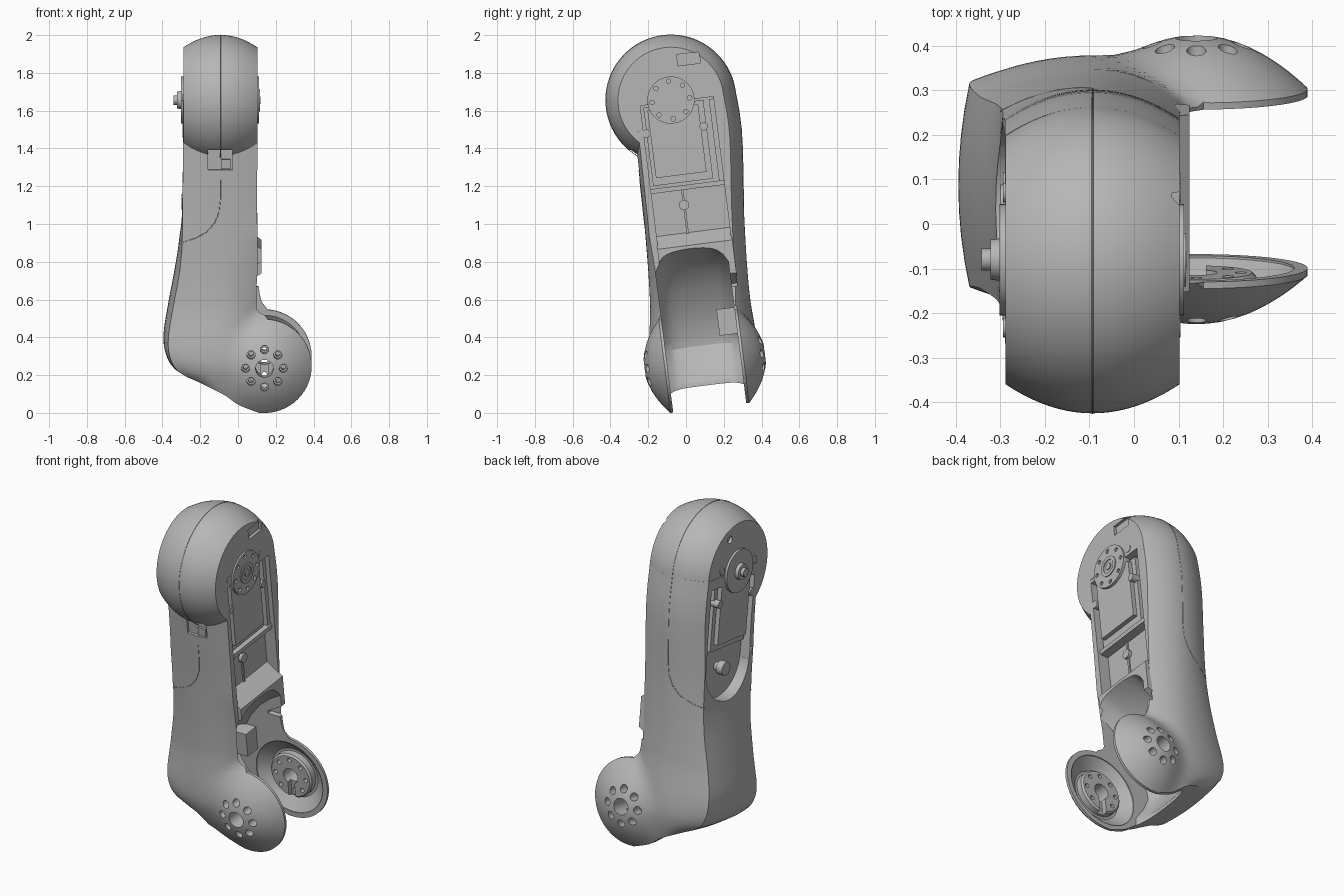
import bpy, bmesh, math
from mathutils import Matrix, Vector

if "Cube" in bpy.data.objects:
    bpy.data.objects.remove(bpy.data.objects["Cube"], do_unlink=True)

TILT = Matrix.Translation((0, -0.08, 1.656)) @ Matrix.Rotation(math.radians(7.2), 4, 'X')
FORK_X, FORK_Z, FORK_R = 0.14, -1.393, 0.25
MID = -0.093

GREY = bpy.data.materials.new("shell grey")
GREY.use_nodes = True
GREY.diffuse_color = (.47, .47, .47, 1)
GREY.node_tree.nodes["Principled BSDF"].inputs["Base Color"].default_value = GREY.diffuse_color


def loft(name, rings):
    """Closed solid through rings of equal point count."""
    bm = bmesh.new()
    rows = [[bm.verts.new(p) for p in r] for r in rings]
    n = len(rows[0])
    for a, b in zip(rows, rows[1:]):
        for i in range(n):
            bm.faces.new((a[i], a[(i + 1) % n], b[(i + 1) % n], b[i]))
    bm.faces.new(rows[0])
    bm.faces.new(rows[-1])
    bmesh.ops.recalc_face_normals(bm, faces=bm.faces[:])
    me = bpy.data.meshes.new(name)
    bm.to_mesh(me)
    bm.free()
    me.materials.append(GREY)
    ob = bpy.data.objects.new(name, me)
    bpy.context.collection.objects.link(ob)
    return ob


def lathe(name, profile, axis, centre, n=32):
    """Turn (position, radius) pairs about the x or y axis."""
    rings = []
    for p, r in profile:
        ring = []
        for i in range(n):
            a = math.tau * i / n
            c, s = r * math.cos(a), r * math.sin(a)
            off = (p, c, s) if axis == 'X' else (c, p, s)
            ring.append(Vector(centre) + Vector(off))
        rings.append(ring)
    return loft(name, rings)


def rod(name, axis, centre, r, a, b, n=24):
    return lathe(name, [(a, r), (b, r)], axis, centre, n)


def box(name, x, y, z):
    return loft(name, [[(x[0], v, z[0]), (x[1], v, z[0]), (x[1], v, z[1]), (x[0], v, z[1])] for v in y])


def combine(target, tools, op):
    for t in tools:
        m = target.modifiers.new(op, 'BOOLEAN')
        m.operation, m.solver, m.object = op, 'EXACT', t
        t.hide_render = True
    dg = bpy.context.evaluated_depsgraph_get()
    me = bpy.data.meshes.new_from_object(target.evaluated_get(dg))
    target.modifiers.clear()
    target.data = me
    for t in tools:
        bpy.data.objects.remove(t, do_unlink=True)


def curve(points):
    """Smooth interpolation through (z, value) pairs listed downward."""
    def f(z):
        z = max(min(z, points[0][0]), points[-1][0])
        i = next(k for k in range(len(points) - 1) if z >= points[k + 1][0])
        def slope(k):
            a, b = points[max(k - 1, 0)], points[min(k + 1, len(points) - 1)]
            return (b[1] - a[1]) / (b[0] - a[0])
        (z0, v0), (z1, v1) = points[i], points[i + 1]
        d = z1 - z0
        t = (z - z0) / d
        return ((2*t**3 - 3*t*t + 1) * v0 + (t**3 - 2*t*t + t) * d * slope(i)
                + (3*t*t - 2*t**3) * v1 + (t**3 - t*t) * d * slope(i + 1))
    return f


# Limb shell outline
left = curve([(0, -.29), (-.4, -.292), (-.73, -.31), (-.9, -.335), (-1.1, -.372), (-1.25, -.394),
              (-1.35, -.383), (-1.43, -.33), (-1.49, -.2), (-1.54, -.09), (-1.6, 0), (-1.642, .11)])
back = curve([(0, .345), (-.13, .352), (-.26, .348), (-.66, .308), (-1.06, .285), (-1.36, .29),
              (-1.5, .255), (-1.642, .2)])
front = curve([(0, .21), (-.4, .217), (-.7, .224), (-1.06, .245), (-1.36, .285), (-1.5, .255), (-1.642, .2)])
edge = curve([(0, .102), (-.95, .104), (-1.06, .115), (-1.11, .13), (-1.14, .155), (-1.2, .16), (-1.25, 0)])


def right(z):
    d = FORK_R ** 2 - (z - FORK_Z) ** 2
    return max(edge(z), FORK_X + math.sqrt(d) if d > 0 else -1)


def depth(x, z, side):
    half = max(MID - left(z), .1) if x < MID else .195
    drop = .065 if side > 0 else .02 + .045 * min(1, max(0, -z - .7) / .5)
    b = (back if side > 0 else front)(z) - drop * ((x - MID) / half) ** 2
    top = .33 if side > 0 else .32
    d = top - (top - .21) * ((x - FORK_X) ** 2 + (z - FORK_Z) ** 2) / FORK_R ** 2
    k = max(.05 - abs(b - d), 0) / .05
    return max(b, d, .12) + k * k * .0125


rows = [-1.05 * i / 24 for i in range(24)] + [-1.05 - .09 * i / 6 for i in range(6)]
rows += [FORK_Z + .2495 * math.cos(math.pi * i / 28) for i in range(29)]
rings, N = [], 32
for z in rows:
    bulge = .025 * min(1, max(0, -z - .5) / .4) * min(1, (z + 1.642) / .2)
    x0, x1 = left(z) + bulge, right(z)
    xs = [x0 + (x1 - x0) * (1 - math.cos(math.pi * i / N)) / 2 for i in range(N + 1)]
    ring = [(x, depth(x, z, 1), z) for x in xs] + [(x, -depth(x, z, -1), z) for x in reversed(xs)]
    a, b = ring[-1][1], ring[0][1]
    for i in range(1, 8):
        v = i / 4 - 1
        ring.append((left(z) + bulge * v * v, a + (b - a) * i / 8, z))
    rings.append(ring)
shell = loft("limb_shell", rings)

# Barrel shaped shoulder with flat ends
prof = [(MID + .195 * t / 10, .345 - .065 * (t / 10) ** 2) for t in range(-10, 11)]
combine(shell, [lathe("shoulder", prof, 'X', (0, 0, 0), 96)], 'UNION')

# Bays on both flanks, socket and label recesses
fork = (FORK_X, 0, FORK_Z)
combine(shell, [
    box("bay_cut", (.03, .14), (-.165, .225), (-1.02, -.01)),
    box("rear_bay_cut", (-.5, -.235), (-.165, .245), (-.55, -.06)),
    lathe("rear_bay_round_cut", [(-.5, .205), (-.235, .205)], 'X', (0, .04, -.53), 48),
    box("socket_cut", (-.16, -.03), (-.45, -.2), (-.345, -.235)),
    box("label_cut", (.085, .2), (.06, .18), (.175, .235)),
    rod("rear_hole_cut", 'X', (0, .1, .2), .022, -.4, -.27)], 'DIFFERENCE')

# Flared lip above the fork
lip = [(.02, -.7), (.125, -.775), (.125, -.95), (.02, -1.01)]
combine(shell, [loft("lip", [[(x, y, z) for x, z in lip] for y in (-.17, .23)])], 'UNION')

# Concave clearance between the fork cheeks
scoop = [(.13, -.79), (.04, -.835), (-.05, -.91), (-.13, -1.01), (-.2, -1.14), (-.245, -1.26), (-.25, -1.31),
         (-.2, -1.41), (-.13, -1.5), (-.1, -1.72), (.6, -1.72), (.6, -.79)]
slices = []
for i in range(-8, 9):
    v = abs(i / 8)
    k = 1 - .05 * v * v - .1 * v ** 6
    slices.append([(FORK_X + (x - FORK_X) * k, .195 * i / 8, FORK_Z + (z - FORK_Z) * k) for x, z in scoop])
combine(shell, [loft("scoop_cut", slices),
                lathe("dish_cut", [(-.25, .15), (-.2, .22), (.2, .22), (.25, .15)], 'Y', fork, 48)],
        'DIFFERENCE')


def fork_holes(r):
    holes = [rod("hole_cut", 'Y', fork, .047, -.5, .5)]
    for i in range(8):
        a = math.tau * i / 8
        c = (FORK_X + .1 * math.cos(a), 0, FORK_Z + .1 * math.sin(a))
        holes.append(rod("hole_cut", 'Y', c, r, -.5, .5, 16))
    return holes


# Slotted hubs inside the cheeks
parts = [shell]
combine(shell, fork_holes(.022), 'DIFFERENCE')
for side, name in [(-1, "front_hub"), (1, "back_hub")]:
    hub = lathe(name, [(side * .205, .125), (side * .215, .135), (side * .255, .135)], 'Y', fork, 48)
    slot = box("slot_cut", (FORK_X - .022, FORK_X + .022), sorted((side * .15, side * .235)),
               (FORK_Z - .2, FORK_Z))
    combine(hub, fork_holes(.013) + [slot], 'DIFFERENCE')
    parts.append(hub)

# Servo, mounting frame and horn in each bay
for name, s, base, top in [("outer", 1, .02, .1), ("inner", -1, -.225, -.29)]:
    def span(d):
        return sorted((base, top - s * d))
    parts += [box(name + "_servo_frame", span(.03), (-.15, .17), (-.44, -.02)),
              box(name + "_servo_case", span(.004), (-.13, .14), (-.4, -.04))]
    horn = rod(name + "_horn", 'X', (0, 0, 0), .125, top - s * .03, top + s * .012, 48)
    if s > 0:
        bolts = []
        for i in range(8):
            a = math.tau * i / 8
            bolts.append(rod("bolt_cut", 'X', (0, .1 * math.cos(a), .1 * math.sin(a)), .012,
                             top, top + .1, 12))
        combine(horn, bolts, 'DIFFERENCE')
    parts.append(horn)
    for y in (-.15, .155):
        for z in (.03, -.16):
            parts.append(rod(name + "_screw", 'X', (0, y, z), .022, base, top + s * .004, 16))
parts += [box("bay_ledge", (.02, .085), (-.17, .23), (-.48, -.455)),
          box("bay_rail", (.02, .075), (.2, .23), (-.46, -.02)),
          box("cable_rib", (.02, .038), (-.006, .006), (-.8, -.48)),
          rod("cable_peg", 'X', (0, 0, -.56), .027, .02, .05),
          lathe("outer_boss", [(.1, .06), (.117, .06), (.117, .04), (.108, .04), (.108, .02), (.118, .02)],
                'X', (0, 0, 0)),
          lathe("inner_shaft", [(-.28, .05), (-.322, .045), (-.322, .025), (-.342, .025)], 'X', (0, 0, 0)),
          lathe("rear_post", [(-.22, .025), (-.26, .025), (-.26, .04), (-.3, .04)], 'X', (0, .06, -.55)),
          box("plug", (-.09, -.04), (-.212, -.18), (-.34, -.29)),
          box("cable_guard", (-.2, -.06), (.1, .2), (-1.27, -1.13))]

# Seam around the shoulder and across the limb
path = []
for i in range(57):
    a = math.pi * i / 40
    path.append((MID, .345 * math.cos(a), .345 * math.sin(a)))
bend = [(MID, z / 10) for z in range(-1, -6, -1)]
bend += [(-.1, -.57), (-.125, -.63), (-.17, -.68), (-.24, -.715), (-.3, -.735)]
back_run = [(x, depth(x, z, 1), z) for x, z in reversed(bend)]
front_run = [(x, -depth(x, z, -1), z) for x, z in bend if z < -.35]
for name, pts in [("shoulder_seam", back_run + path), ("front_seam", front_run)]:
    cu = bpy.data.curves.new(name, 'CURVE')
    cu.dimensions, cu.bevel_depth, cu.bevel_resolution = '3D', .002, 1
    sp = cu.splines.new('POLY')
    sp.points.add(len(pts) - 1)
    for p, q in zip(sp.points, pts):
        p.co = (*q, 1)
    cu.materials.append(GREY)
    ob = bpy.data.objects.new(name, cu)
    bpy.context.collection.objects.link(ob)
    ob.matrix_world = TILT

# Lean the limb back and shade it
for ob in parts:
    ob.data.transform(TILT)
    ob.data.shade_smooth()
    ob.data.set_sharp_from_angle(angle=math.radians(28))
